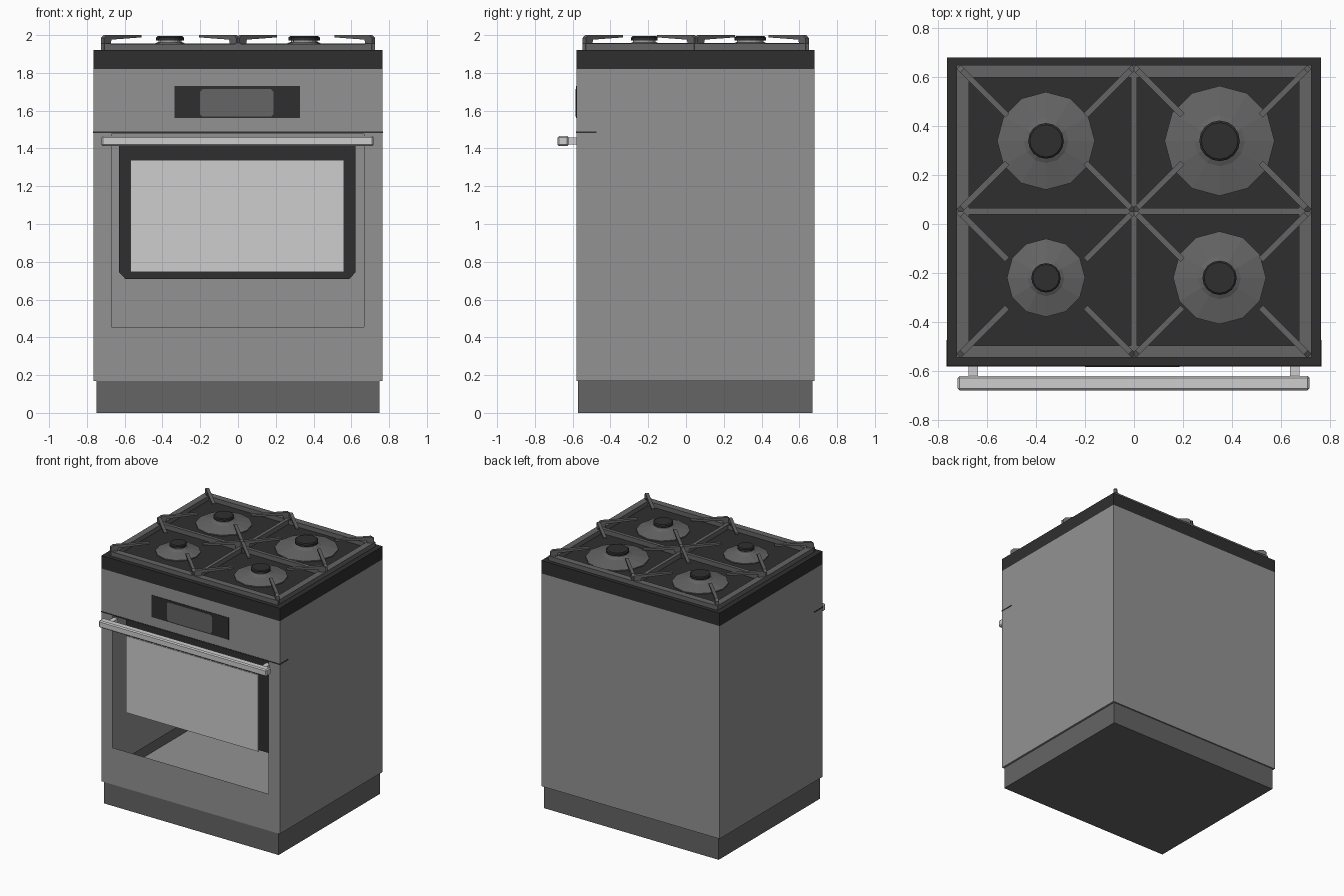
import bpy, bmesh, math
from mathutils import Vector

if "Cube" in bpy.data.objects:
    bpy.data.objects.remove(bpy.data.objects["Cube"])


def mat(name, v):
    m = bpy.data.materials.new(name)
    m.diffuse_color = (v, v, v, 1)
    m.use_nodes = True
    m.node_tree.nodes["Principled BSDF"].inputs["Base Color"].default_value = m.diffuse_color
    return m


STEEL = mat("steel grey", 0.29)
MID = mat("dark iron grey", 0.128)
BLACK = mat("black enamel", 0.028)
LIGHT = mat("light grey", 0.61)


def finish(bm, name, m, normals=True):
    if normals:
        bmesh.ops.recalc_face_normals(bm, faces=bm.faces)
    me = bpy.data.meshes.new(name)
    bm.to_mesh(me)
    bm.free()
    me.materials.append(m)
    ob = bpy.data.objects.new(name, me)
    bpy.context.collection.objects.link(ob)
    return ob


def box_bm(x0, x1, y0, y1, z0, z1):
    bm = bmesh.new()
    bmesh.ops.create_cube(bm, size=1)
    for v in bm.verts:
        v.co = Vector((x1 if v.co.x > 0 else x0, y1 if v.co.y > 0 else y0, z1 if v.co.z > 0 else z0))
    return bm


def box(name, m, *d, bevel=0):
    bm = box_bm(*d)
    if bevel:
        bmesh.ops.bevel(bm, geom=bm.edges[:], offset=bevel, segments=1, affect='EDGES')
    return finish(bm, name, m)


def prism(name, m, pts, vec):
    bm = bmesh.new()
    f = bm.faces.new([bm.verts.new(p) for p in pts])
    r = bmesh.ops.extrude_face_region(bm, geom=[f])
    bmesh.ops.translate(bm, vec=vec, verts=[g for g in r["geom"] if isinstance(g, bmesh.types.BMVert)])
    return finish(bm, name, m)


def lathe(name, m, cx, cy, prof, seg, smooth=False):
    bm = bmesh.new()
    rings = []
    for r, z in prof:
        rings.append([bm.verts.new((cx + r * math.cos(2 * math.pi * i / seg),
                                    cy + r * math.sin(2 * math.pi * i / seg), z)) for i in range(seg)])
    for a, b in zip(rings, rings[1:]):
        for i in range(seg):
            j = (i + 1) % seg
            bm.faces.new((a[i], a[j], b[j], b[i]))
    bm.faces.new(rings[0])
    bm.faces.new(rings[-1])
    return finish(bm, name, m)


# Body: thin shell with the open door front
bm = box_bm(-.765, .765, -.58, .68, .17, 1.82)
bm.normal_update()
front = min(bm.faces, key=lambda f: f.normal.y)
bmesh.ops.inset_region(bm, faces=[front], thickness=.1)
for v in front.verts:
    v.co = Vector((.667 if v.co.x > 0 else -.67, -.58, 1.477 if v.co.z > 1 else .455))
bmesh.ops.delete(bm, geom=[front], context='FACES')
finish(bm, "body_shell", STEEL, False)

# Plinth: open-topped skirt that rises a little inside the body
bm = box_bm(-.75, .75, -.573, .67, 0, .25)
bm.normal_update()
bmesh.ops.delete(bm, geom=[max(bm.faces, key=lambda f: f.normal.z)], context='FACES')
finish(bm, "plinth", MID, False)

# Gap above the door, wrapping onto the sides
box("door_gap", BLACK, -.767, .767, -.582, -.475, 1.481, 1.489)

# Oven cavity with chamfered lower corners, and the window in front
prism("oven_cavity", BLACK, [(x, -.47, z) for x, z in
      [(-.63, 1.45), (-.63, .745), (-.597, .71), (.59, .71), (.623, .745), (.623, 1.45)]], (0, .9, 0))
box("door_window", LIGHT, -.57, .562, -.556, -.547, .745, 1.34)

# Door handle
box("handle_bar", LIGHT, -.722, .718, -.68, -.622, 1.412, 1.466, bevel=.008)
for s in (-1, 1):
    box("handle_post", LIGHT, s * .657 - .019, s * .657 + .019, -.625, -.56, 1.422, 1.458)

# Control panel and display
box("control_panel", BLACK, -.335, .328, -.583, -.578, 1.56, 1.73)
c = .012
x0, x1, z0, z1 = -.2, .187, 1.568, 1.714
prism("display", MID, [(x, -.585, z) for x, z in
      [(x0 + c, z0), (x1 - c, z0), (x1, z0 + c), (x1, z1 - c),
       (x1 - c, z1), (x0 + c, z1), (x0, z1 - c), (x0, z0 + c)]], (0, .004, 0))

# Cooktop slab
box("cooktop", BLACK, -.765, .765, -.58, .68, 1.82, 1.92)

# Burners: spreading dish, bright ring, dark cap
for cx, cy, R, rc in [(-.36, .34, .2, .073), (.35, .34, .225, .083),
                      (-.36, -.22, .16, .06), (.35, -.22, .19, .07)]:
    lathe("burner_dish", MID, cx, cy, [(R, 1.915), (R, 1.927), (rc * 1.25, 1.95), (rc * .8, 1.966)], 12)
    lathe("burner_ring", LIGHT, cx, cy, [(rc * .85, 1.955), (rc * .85, 1.973)], 16)
    lathe("burner_cap", BLACK, cx, cy, [(rc, 1.972), (rc, 1.988), (rc * .9, 1.994)], 16)

# Grate frame
X, Y0, Y1, YM, W = .725, -.547, .65, .052, .05
ZB, ZT = 1.918, 1.955
for s in (-1, 1):
    box("grate_side_bar", MID, min(s * X, s * (X - W)), max(s * X, s * (X - W)), Y0, Y1, ZB, ZT)
box("grate_front_bar", MID, -X, X, Y0, Y0 + W, ZB, ZT - .001)
box("grate_back_bar", MID, -X, X, Y1 - W, Y1, ZB, ZT - .001)
box("grate_middle_bar", MID, -X, X, YM - .013, YM + .013, ZB, ZT + .001)
box("grate_centre_bar", MID, -.013, .013, Y0, Y1, ZB, ZT + .002)

# Grate fingers: four per burner, reaching diagonally inwards
PROF = [(0, 1.92), (0, 1.985), (.02, 2.0), (.28, 2.0), (.28, 1.988), (.055, 1.976), (.04, 1.92)]
k = math.sqrt(.5)
for xa, xb in ((-X + .008, 0), (0, X - .008)):
    for ya, yb in ((Y0 + .008, YM), (YM, Y1 - .008)):
        for px, dx in ((xa, k), (xb, -k)):
            for py, dy in ((ya, k), (yb, -k)):
                side = Vector((-dy, dx, 0)) * .012
                prism("grate_finger", MID,
                      [Vector((px + dx * s, py + dy * s, z)) - side for s, z in PROF], side * 2)
